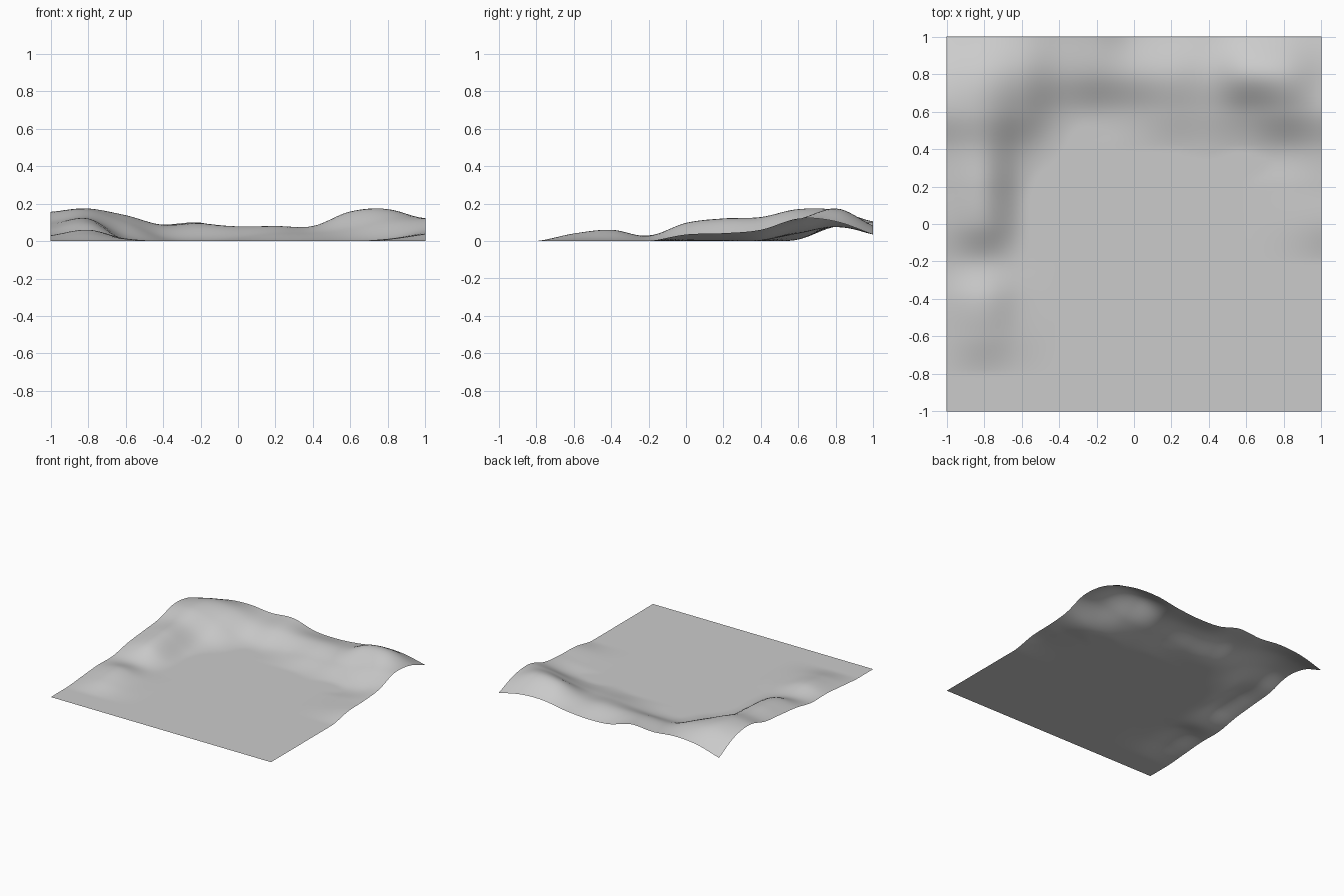
import bpy, bmesh, math

if "Cube" in bpy.data.objects:
    bpy.data.objects.remove(bpy.data.objects["Cube"])

# Hill heights in hundredths, every 0.2 units in x (-1 to 1); rows go from y = -0.6 to y = 1
# Everything in front of the first row is flat ground.
HILLS = [
    [1.5, 4, 1.2, 0, 0, 0, 0, 0, 0, 0, 0],
    [3, 6, 1.2, 0, 0, 0, 0, 0, 0, 0, 0],
    [3, 2.6, 0.2, 0, 0, 0, 0, 0, 0, 0, 0],
    [6.5, 9.5, 0.5, 0, 0, 0, 0, 0, 0, 1, 3.5],
    [8.5, 11.8, 0.8, 0, 0, 0, 0, 0, 0, 1.2, 4.2],
    [10.5, 12.5, 3, 0, 0, 0, 0, 0.3, 0, 1.5, 6],
    [15.5, 16.8, 10, 2, 0.8, 2, 4, 4.2, 6.5, 11, 12],
    [13, 16.5, 13.8, 8, 8.5, 7.8, 8, 8, 15.8, 17, 10.5],
    [3.5, 9, 10.5, 8.8, 9.8, 4.5, 3.5, 5, 8, 7.5, 3.5],
]


def spline(p0, p1, p2, p3, t):
    return p1 + 0.5 * t * (p2 - p0 + t * (2 * p0 - 5 * p1 + 4 * p2 - p3
                                          + t * (3 * (p1 - p2) + p3 - p0)))


def sample(values, u):
    """Smooth curve through evenly spaced values, extended straight at its ends."""
    n = len(values)
    i = max(0, min(n - 2, math.floor(u)))

    def at(k):
        if k < 0:
            return 2 * values[0] - values[1]
        if k >= n:
            return 2 * values[-1] - values[-2]
        return values[k]
    return spline(at(i - 1), at(i), at(i + 1), at(i + 2), u - i)


ROWS = [[0] * 11, [0] * 11] + HILLS


def height(x, y):
    column = [sample(row, (x + 1) / 0.2) for row in ROWS]
    return max(0.0, sample(column, (y + 1) / 0.2)) / 100


# Ground sheet with hills along the left and back edges
bm = bmesh.new()
bmesh.ops.create_grid(bm, x_segments=80, y_segments=80, size=1)
for v in bm.verts:
    v.co.z = height(v.co.x, v.co.y)
for f in bm.faces:
    f.smooth = True
mesh = bpy.data.meshes.new("hilly_ground")
bm.to_mesh(mesh)
bm.free()

# Plain grey surface
grey = bpy.data.materials.new("plain grey")
grey.diffuse_color = (0.6, 0.6, 0.6, 1)
grey.use_nodes = True
grey.node_tree.nodes["Principled BSDF"].inputs["Base Color"].default_value = grey.diffuse_color
mesh.materials.append(grey)
ground = bpy.data.objects.new("hilly_ground", mesh)
bpy.context.collection.objects.link(ground)
